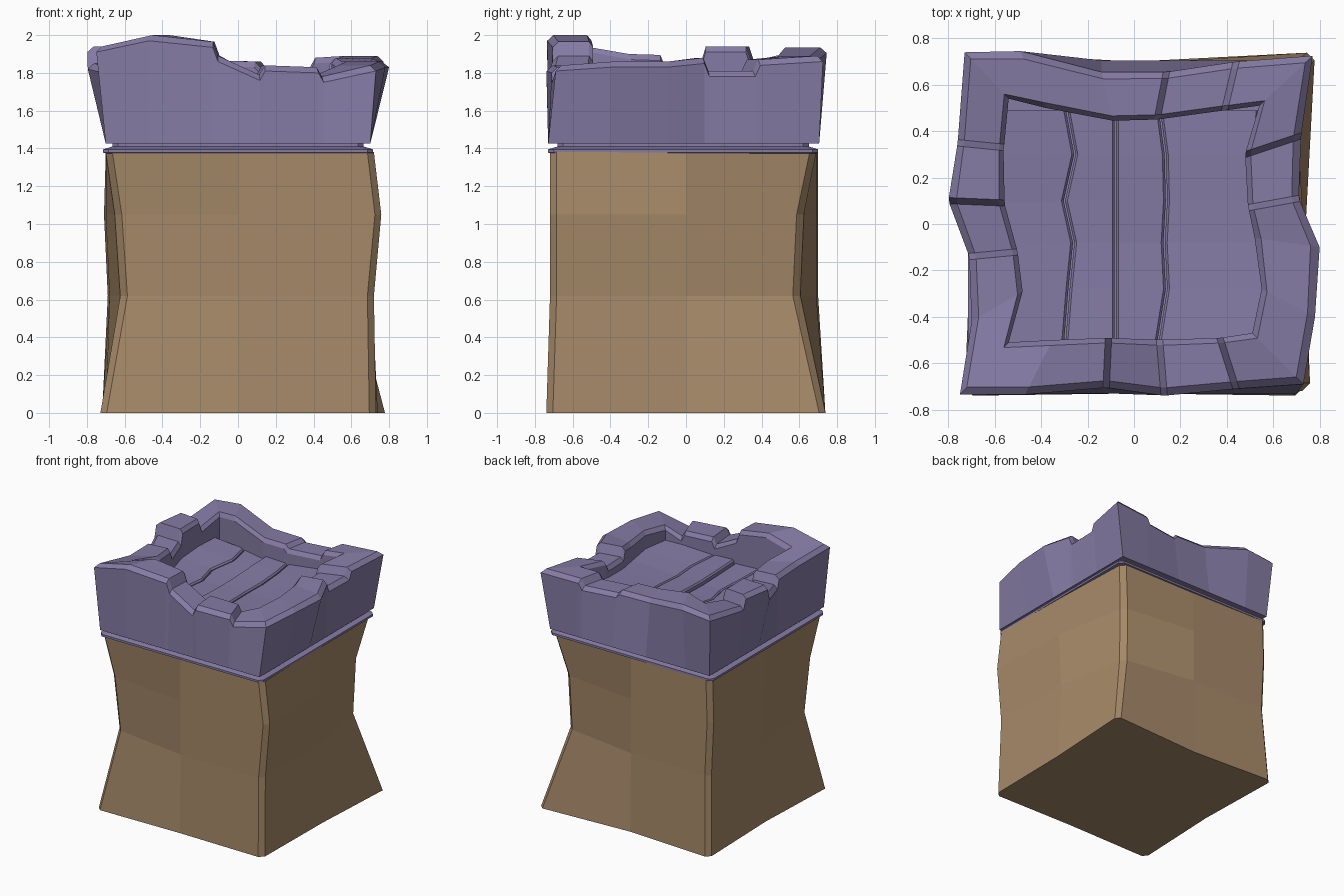
import bpy
import bmesh
from mathutils import Vector

if "Cube" in bpy.data.objects:
    bpy.data.objects.remove(bpy.data.objects["Cube"])


def material(name, rgb):
    m = bpy.data.materials.new(name)
    m.diffuse_color = (*rgb, 1.0)
    m.use_nodes = True
    m.node_tree.nodes["Principled BSDF"].inputs["Base Color"].default_value = m.diffuse_color
    return m


STONE = material("purple stone", (0.235, 0.20, 0.375))
EARTH = material("brown plaster", (0.38, 0.25, 0.14))


def loft(name, rings, mat, close_ends=False):
    """Skin equal-length point loops; cap the ends or join last to first."""
    bm = bmesh.new()
    rows = [[bm.verts.new(p) for p in r] for r in rings]
    n = len(rows[0])
    pairs = list(zip(rows, rows[1:]))
    if close_ends:
        pairs.append((rows[-1], rows[0]))
    else:
        bm.faces.new(rows[0])
        bm.faces.new(rows[-1])
    for a, b in pairs:
        for i in range(n):
            j = (i + 1) % n
            bm.faces.new((a[i], a[j], b[j], b[i]))
    bmesh.ops.recalc_face_normals(bm, faces=bm.faces)
    me = bpy.data.meshes.new(name)
    bm.to_mesh(me)
    bm.free()
    me.materials.append(mat)
    ob = bpy.data.objects.new(name, me)
    bpy.context.collection.objects.link(ob)
    return ob


def outline(z, corners, mids, chamfer=0.035):
    """Four chamfered corners with one bulge point in each side."""
    pts = []
    for i in range(4):
        c = Vector(corners[i])
        before, after = Vector(mids[i - 1]), Vector(mids[i])
        pts.append(c + (before - c).normalized() * chamfer)
        pts.append(c + (after - c).normalized() * chamfer)
        pts.append(after)
    return [(p.x, p.y, z) for p in pts]


# Pinched tower body: corners front left, front right, back right, back left
BODY = [
    (0.00, [(-.73, -.74), (.73, -.74), (.78, .74), (-.72, .74)], (-.73, .74, .70, -.70)),
    (0.62, [(-.62, -.63), (.72, -.72), (.61, .60), (-.69, .70)], (-.72, .71, .69, -.68)),
    (1.05, [(-.65, -.66), (.76, -.72), (.62, .62), (-.71, .70)], (-.72, .73, .69, -.70)),
    (1.38, [(-.70, -.72), (.72, -.72), (.69, .69), (-.70, .70)], (-.72, .71, .69, -.70)),
]
loft("tower_body",
     [outline(z, c, [(0, f), (r, 0), (0, b), (l, 0)]) for z, c, (f, r, b, l) in BODY],
     EARTH)


# Trim band with a recessed neck above it
def square(z, s):
    y0 = -0.015
    corners = [(-s, y0 - s), (s, y0 - s), (s, y0 + s), (-s, y0 + s)]
    return outline(z, corners, [(0, y0 - s), (s, y0), (0, y0 + s), (-s, y0)], 0.03)


loft("trim_band", [square(1.372, 0.69), square(1.378, 0.715), square(1.395, 0.715),
                   square(1.41, 0.665), square(1.45, 0.665)], STONE)

# Broken parapet stations: outer x y, inner x y, height before and after
WALL = [
    (-.75, -.735, -.54, -.51, 1.94, 1.94),
    (-.47, -.735, -.35, -.50, 2.00, 2.00),
    (-.12, -.705, -.11, -.49, 1.965, 1.89),
    (.13, -.74, .11, -.50, 1.79, 1.84),
    (.44, -.71, .37, -.49, 1.83, 1.78),
    (.73, -.69, .51, -.47, 1.84, 1.84),
    (.78, -.40, .55, -.28, 1.86, 1.86),
    (.80, -.10, .52, -.06, 1.86, 1.86),
    (.71, .11, .49, .07, 1.88, 1.81),
    (.72, .38, .48, .30, 1.81, 1.87),
    (.77, .725, .54, .51, 1.89, 1.89),
    (.44, .70, .39, .49, 1.88, 1.83),
    (.14, .655, .10, .45, 1.83, 1.86),
    (-.14, .655, -.09, .445, 1.865, 1.865),
    (-.49, .745, -.38, .50, 1.935, 1.935),
    (-.73, .74, -.54, .54, 1.91, 1.91),
    (-.76, .35, -.56, .33, 1.86, 1.94),
    (-.80, .10, -.56, .09, 1.94, 1.85),
    (-.71, -.14, -.50, -.12, 1.83, 1.895),
    (-.70, -.42, -.48, -.29, 1.90, 1.90),
]


def section(o, i, z):
    """Chamfered wall profile, flaring out from a square foot."""
    fx = 0.70 if o.x > 0 else -0.70
    fy = 0.705 if o.y > 0 else -0.73
    foot = (fx if abs(o.x) > 0.68 else o.x, fy if abs(o.y) > 0.6 else o.y)
    a, b = o.lerp(i, 0.14), o.lerp(i, 0.90)
    return [(*foot, 1.425), (*o, z - 0.03), (*a, z), (*b, z),
            (*i, z - 0.03), (*i, 1.425)]


stations = []
for k, (ox, oy, ix, iy, z1, z2) in enumerate(WALL):
    o, i = Vector((ox, oy)), Vector((ix, iy))
    if z1 == z2:
        stations.append(section(o, i, z1))
        continue
    for step, z in ((-1, z1), (1, z2)):
        other = WALL[(k + step) % len(WALL)]
        d = (Vector(other[:2]) - o).normalized() * 0.014
        stations.append(section(o + d, i + d, z))
loft("broken_parapet", stations, STONE, close_ends=True)

# Uneven floor slabs between crooked seams
YS = [-0.53, -0.28, -0.08, 0.10, 0.30, 0.49]
SEAMS = [
    [-.56, -.52, -.54, -.58, -.58, -.56],
    [-.30, -.28, -.26, -.30, -.255, -.29],
    [-.08] * 6,
    [.10, .14, .13, .14, .135, .11],
    [.55, .57, .56, .53, .52, .54],
]
HEIGHTS = [(1.73, 1.71), (1.705, 1.70), (1.725, 1.715), (1.71, 1.735)]
for n, (left, right) in enumerate(zip(SEAMS, SEAMS[1:])):
    zl, zr = HEIGHTS[n]
    rings = []
    for k, y in enumerate(YS):
        sag = (0.0, -0.01, -0.015, -0.01, 0.0, 0.005)[k]
        x0, x1 = left[k] + 0.003, right[k] - 0.003
        rings.append([(x0, y, 1.62), (x1, y, 1.62), (x1, y, zr - 0.012 + sag),
                      (x1 - 0.01, y, zr + sag), (x0 + 0.01, y, zl + sag),
                      (x0, y, zl - 0.012 + sag)])
    loft("floor_slab_%d" % (n + 1), rings, STONE)
